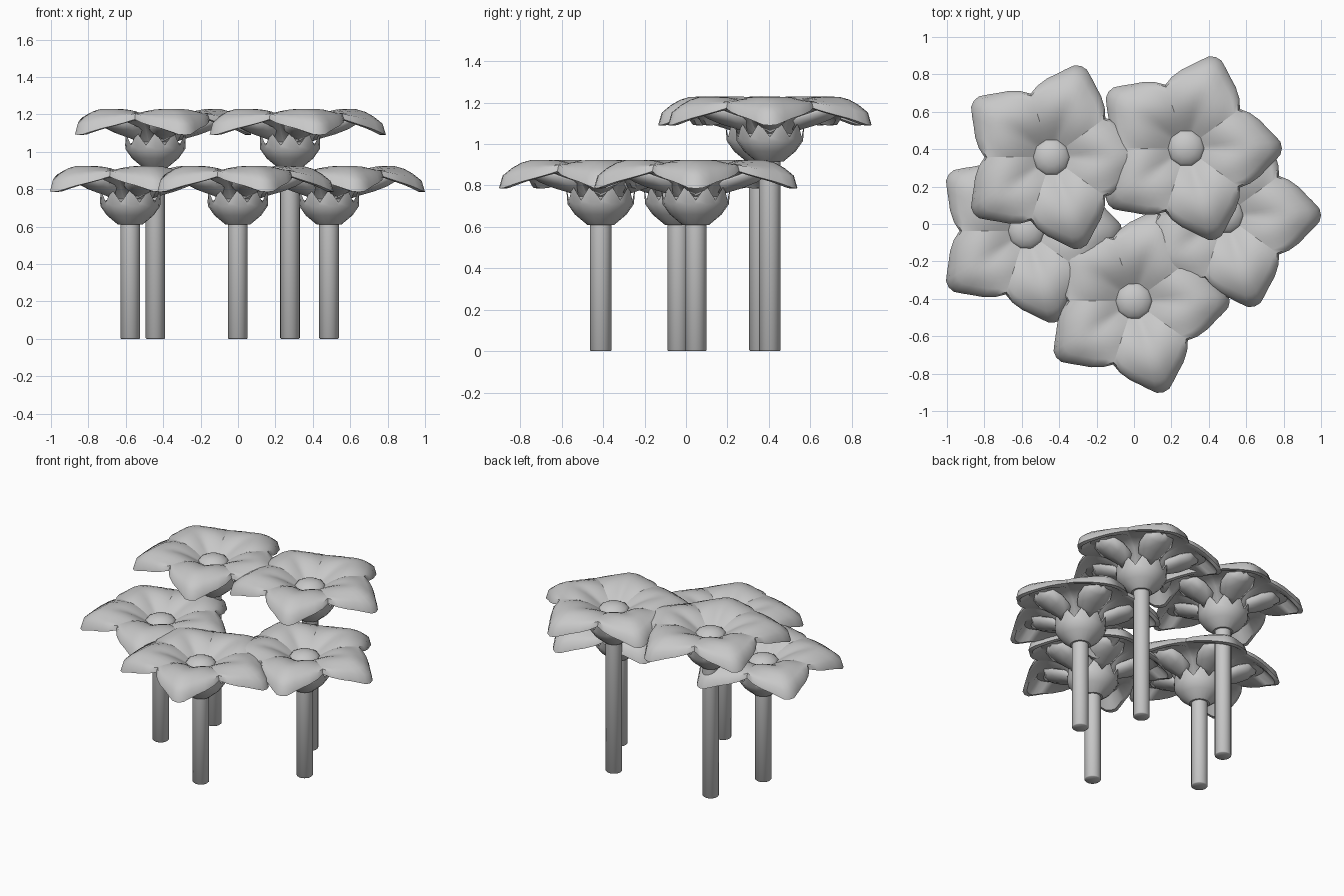
import bpy, bmesh, math

if "Cube" in bpy.data.objects:
    bpy.data.objects.remove(bpy.data.objects["Cube"])

grey = bpy.data.materials.new("plain_grey")
grey.diffuse_color = (0.58, 0.58, 0.58, 1)
grey.use_nodes = True
grey.node_tree.nodes["Principled BSDF"].inputs["Base Color"].default_value = grey.diffuse_color


def grid_faces(bm, rows, flip=False):
    """Skin a list of point rows as a quad grid."""
    vs = [[bm.verts.new(p) for p in row] for row in rows]
    for a, b in zip(vs, vs[1:]):
        for j in range(len(a) - 1):
            f = [a[j], b[j], b[j + 1], a[j + 1]]
            bm.faces.new(f[::-1] if flip else f)


def finish(bm, name, angle=35, weld=True):
    if weld:
        bmesh.ops.remove_doubles(bm, verts=bm.verts, dist=1e-5)
    me = bpy.data.meshes.new(name)
    bm.to_mesh(me)
    bm.free()
    me.materials.append(grey)
    me.shade_smooth()
    me.set_sharp_from_angle(angle=math.radians(angle))
    return me


def polar(r, a, z):
    return (r * math.cos(a), r * math.sin(a), z)


def lathe(name, profile, seg, flip, angle=35, zigzag=0):
    """Turn a profile; zigzag lifts every other point of the last ring."""
    bm = bmesh.new()
    rows = []
    for k, (r, z) in enumerate(profile):
        last = zigzag if k == len(profile) - 1 else 0
        rows.append([polar(r + (last * 0.1 if j % 2 else 0),
                           2 * math.pi * j / seg,
                           z + (last if j % 2 else 0))
                     for j in range(seg + 1)])
    grid_faces(bm, rows, flip)
    return finish(bm, name, angle)


# petal outline: degrees from the petal axis -> radius
OUTLINE = [(0, .513), (4, .506), (9, .475), (14, .448), (21, .422), (29, .39), (36, .357)]


def petal_mesh():
    half = OUTLINE[1:]
    cols = [(-d, r) for d, r in reversed(half)] + OUTLINE
    bm = bmesh.new()
    for p in range(5):
        rows = [[] for _ in range(15)]
        for deg, R in cols:
            a = math.radians(deg + 72 * p)
            tip = (R - .357) / .156
            seam = (abs(deg) / 36) ** 3
            line = []
            # puffed top that droops towards the tip
            for i in range(10):
                t = i / 9
                r = .07 + (R * .965 - .07) * t
                z = .215 + .1 * math.sin(math.pi / 2 * min(1, t / .6))
                z -= max(0, (t - .6) / .4) ** 2 * (.025 + .055 * tip)
                z -= .026 * seam * math.sin(math.pi * t)
                line.append((r, z))
            # turned-down rim, then the hollow underside
            low = line[-1][1] - .032 - .028 * tip
            line += [(R, low), (R * .94, low), (R * .8, .258),
                     (R * .5, .235), (.1, .13)]
            for row, (r, z) in zip(rows, line):
                row.append(polar(r, a, z))
        grid_faces(bm, rows)
    return finish(bm, "petals", 50, weld=False)


def leaf_mesh():
    """Five broad cupped leaves beneath the petals."""
    spine = [(.1, .135, .055), (.17, .158, .09), (.24, .178, .11),
             (.31, .205, .095), (.36, .235, .035)]
    bm = bmesh.new()
    for p in range(5):
        a = math.radians(72 * p)
        c, s = math.cos(a), math.sin(a)
        rows = [[(r * c - w * k * s, r * s + w * k * c, z + .05 * k * k)
                 for k in (-1, -.5, 0, .5, 1)] for r, z, w in spine]
        grid_faces(bm, rows)
    return finish(bm, "leaves", weld=False)


petals = petal_mesh()
leaves = leaf_mesh()
button = lathe("button", [(0, .27), (.05, .263), (.085, .245), (.1, .228), (.105, .2)], 10, False)
bulb = lathe("bulb", [(0, 0), (.065, 0), (.125, .05), (.16, .1), (.161, .12)],
             20, True, 40, zigzag=.07)
# inner lining of the crown
lining = lathe("crown_lining", [(.1, .14), (.157, .122)], 20, False)


def stem_mesh(h):
    return lathe("stem", [(0, 0), (.048, 0), (.053, .005), (.053, h), (0, h)], 18, True, 60)


def place(name, me, loc):
    ob = bpy.data.objects.new(name, me)
    ob.location = loc
    bpy.context.collection.objects.link(ob)
    return ob


LOW, HIGH = .61, .915
FLOWERS = [(-.442, .357, HIGH), (.278, .405, HIGH), (-.576, -.037, LOW),
           (-.001, -.412, LOW), (.487, .047, LOW)]
stems = {h: stem_mesh(h + .03) for h in (LOW, HIGH)}

for n, (x, y, h) in enumerate(FLOWERS, 1):
    place(f"stem_{n}", stems[h], (x, y, 0))
    for part, me in (("petals", petals), ("button", button),
                     ("bulb", bulb), ("crown_lining", lining)):
        place(f"{part}_{n}", me, (x, y, h))
    leaf = place(f"leaves_{n}", leaves, (x, y, h))
    mod = leaf.modifiers.new("thickness", 'SOLIDIFY')
    mod.thickness = .012
    mod.offset = 1
